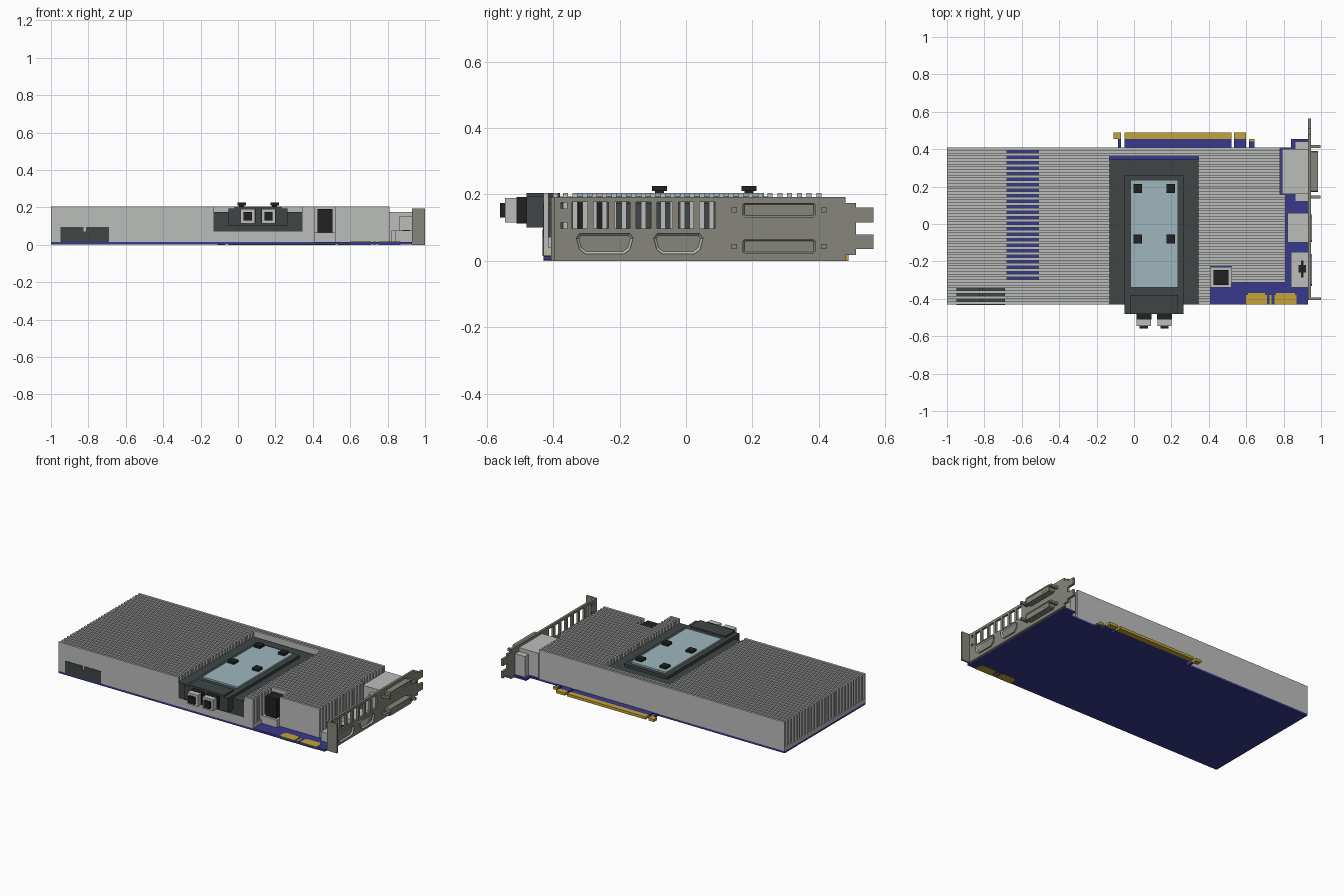
import bpy, bmesh
from mathutils import Vector

cube = bpy.data.objects.get("Cube")
if cube:
    bpy.data.objects.remove(cube, do_unlink=True)


def material(name, *rgb):
    colour = (*rgb, 1)
    mat = bpy.data.materials.new(name)
    mat.use_nodes = True
    mat.diffuse_color = colour
    mat.node_tree.nodes["Principled BSDF"].inputs["Base Color"].default_value = colour
    return mat


navy = material("navy board", 0.04, 0.04, 0.27)
grey = material("light grey metal", 0.5, 0.51, 0.5)
slate = material("dark slate", 0.05, 0.06, 0.06)
glass = material("pale blue glass", 0.34, 0.47, 0.51)
gold = material("gold contacts", 0.54, 0.37, 0.04)
steel = material("warm grey steel", 0.24, 0.24, 0.2)
black = material("black plastic", 0.015, 0.015, 0.015)


def finish(name, mat, bm):
    bmesh.ops.recalc_face_normals(bm, faces=bm.faces)
    mesh = bpy.data.meshes.new(name)
    bm.to_mesh(mesh)
    bm.free()
    mesh.materials.append(mat)
    part = bpy.data.objects.new(name, mesh)
    bpy.context.collection.objects.link(part)
    return part


def add_box(bm, spans):
    verts = bmesh.ops.create_cube(bm, size=1)["verts"]
    for v in verts:
        v.co = Vector([span[c > 0] for span, c in zip(spans, v.co)])
    return verts


def boxes(name, mat, *items):
    """Join boxes, each given by its x, y and z spans, in one part."""
    bm = bmesh.new()
    for spans in items:
        add_box(bm, spans)
    return finish(name, mat, bm)


def around(centre, half):
    return centre - half, centre + half


def grow(span, amount):
    return span[0] - amount, span[1] + amount


def cut(spans, window):
    """Remove a window from a list of spans."""
    start, end = window
    pieces = [p for s, e in spans for p in ((s, min(e, start)), (max(s, end), e))]
    return [(s, e) for s, e in pieces if e > s]


def socket(name, mat, x, y, z, taper, chamfer, rim):
    """Tapered shell with chamfered corners and a recessed face."""
    bm = bmesh.new()
    middle = sum(y) / 2
    for v in add_box(bm, (x, y, z)):
        if v.co.z < sum(z) / 2:
            v.co.y = middle + (v.co.y - middle) * taper
    bm.normal_update()
    corners = [e for e in bm.edges if abs(e.verts[0].co.x - e.verts[1].co.x) > rim]
    bmesh.ops.bevel(bm, geom=corners, offset=chamfer, segments=1, affect="EDGES")
    bmesh.ops.recalc_face_normals(bm, faces=bm.faces)
    face = max(bm.faces, key=lambda f: f.calc_center_median().x)
    bmesh.ops.inset_region(bm, faces=[face], thickness=rim)
    bmesh.ops.translate(bm, vec=(-rim, 0, 0), verts=face.verts)
    return finish(name, mat, bm)


# Shared planes and spans
right, left = -1, 0.93
front, back = -0.43, 0.408
board_top, floor_top, fin_top = 0.015, 0.04, 0.205
board_z = (0.002, board_top)
contact_z = (0, board_top + 0.002)
plate_x, plate_y = (-0.13, 0.345), (front, 0.345)
body_x = (-0.05, 0.265)
cover_x = (-0.02, 0.235)
pocket_x, pocket_y = (0.41, 0.52), (-0.34, -0.23)

# Circuit board and its edge connector
tongue_y, contact_y = (back, 0.455), (0.455, 0.49)
tongues = [(-0.05, 0.52), (0.535, 0.6)]
hook_x, key_x = (-0.11, -0.07), (0.615, 0.645)
boxes("circuit_board", navy,
      ((right, left), (front, back), board_z),
      ((0.84, left), tongue_y, board_z),
      ((-0.085, hook_x[1]), tongue_y, board_z),
      (key_x, (back, 0.44), board_z),
      *[(x, tongue_y, board_z) for x in tongues])
boxes("slot_contacts", gold,
      (key_x, (0.44, tongue_y[1]), contact_z),
      *[(x, contact_y, contact_z) for x in (hook_x, *tongues)])

# Bridge contacts on the front edge
for name, x in (("right", (0.6, 0.71)), ("left", (0.75, 0.87))):
    boxes("bridge_contacts_" + name, gold,
          (x, (front, -0.38), contact_z),
          (grow(x, -0.01), (-0.38, -0.37), contact_z))
boxes("bridge_contact_middle", gold, (around(0.73, 0.006), (front, -0.38), contact_z))

# Long cooling fins on a thin floor, interrupted by the pump, pocket and vent
fin_count, fin_width = 29, 0.015
pitch = (back - front - fin_width) / (fin_count - 1)
fins, floors = [], []
for row in range(fin_count):
    y = front + row * pitch
    end = 0.78 if y > 0.15 else 0.81 if y > pocket_y[0] else pocket_x[0]
    spans = [(right, end)]
    if y < plate_y[1]:
        spans = cut(spans, plate_x)
    if pocket_y[0] < y < pocket_y[1]:
        spans = cut(spans, pocket_x)
    fins += [(x, (y, y + fin_width), (board_top, fin_top)) for x in spans]
    if y > -0.33:
        spans = cut(spans, (-0.68, -0.51))
    floors += [(x, (y, min(y + pitch, back)), (board_top, floor_top)) for x in spans]
boxes("cooling_fins", grey, *fins)
boxes("heatsink_floor", grey, *floors)
boxes("pump_pedestal", grey, (plate_x, plate_y, (board_top, 0.07)))
boxes("pocket_floor", grey, (pocket_x, pocket_y, (board_top, 0.065)))
boxes("fan_socket", black, (grow(pocket_x, -0.015), grow(pocket_y, -0.015), (0.065, 0.19)))

# Power sockets reaching through the front fins
power_y = (front - 0.003, pocket_y[0])
boxes("power_sockets", slate,
      *[(around(x, 0.062), power_y, (board_top, 0.095)) for x in (-0.888, -0.752)],
      (around(-0.82, 0.01), power_y, (board_top, 0.07)))

# Pump block
boxes("pump_plate", slate, (plate_x, grow(plate_y, 0.001), (0.07, 0.175)))
boxes("pump_body", slate, (body_x, (-0.48, 0.26), (0.1, 0.194)))
boxes("pump_lip", slate, (cover_x, (-0.48, -0.38), (0.19, fin_top)))
boxes("pump_glass", glass, (cover_x, pump_glass_y := (-0.34, 0.235), (0.19, fin_top)))

# Screws near the rear and middle of the glass
for x in around(sum(cover_x) / 2, 0.088):
    for y in (-0.08, pump_glass_y[1] - 0.045):
        boxes("pump_screw", black,
              (around(x, 0.013), around(y, 0.013), (fin_top, 0.215)),
              (around(x, 0.023), around(y, 0.023), (0.21, 0.225)))

# Hose ports on the pump front
port_z = (0.115, 0.19)
for name, x in zip(("right", "left"), around(sum(body_x) / 2, 0.055)):
    boxes("hose_port_" + name, grey, (around(x, 0.038), (-0.545, -0.48), port_z))
    boxes("hose_collar_" + name, black,
          (around(x, 0.04), (-0.51, -0.48), grow(port_z, 0.002)))
    boxes("hose_tip_" + name, black,
          (around(x, 0.022), (-0.56, -0.545), grow(port_z, -0.015)))

# Video socket housings on the board
low_z = (board_top, 0.075)
boxes("wide_socket_housing", grey,
      ((0.79, left), (0.16, 0.4), (board_top, 0.175)),
      ((0.86, left), (0.12, 0.44), (board_top, 0.15)))
boxes("slim_socket_housings", grey,
      ((0.82, left), (-0.1, 0.06), low_z),
      ((0.84, left), (-0.34, -0.15), low_z))
boxes("housing_badge", black,
      (around(0.9, 0.02), around(-0.24, 0.02), (0.07, 0.08)),
      (around(0.9, 0.006), around(-0.24, 0.045), (0.07, 0.08)))

# Slot bracket with a row of vents and two small holes
bracket_x, bracket_z = (left, 0.945), (0, 0.193)
bracket = boxes("slot_bracket", steel, (bracket_x, (-0.4, 0.48), bracket_z))
drill_x = grow(bracket_x, 0.03)
vent_z = (0.097, 0.177)
vents = [(drill_x, around(-0.32 + i * 0.064, 0.023), vent_z) for i in range(7)]
holes = [(drill_x, around(-0.367, 0.009), around(z, 0.009)) for z in grow(vent_z, -0.01)]
cutter = boxes("vent_cutter", steel, *vents, *holes)
cutter.hide_render = True
vent_cut = bracket.modifiers.new("vents", "BOOLEAN")
vent_cut.operation, vent_cut.solver, vent_cut.object = "DIFFERENCE", "EXACT", cutter
depsgraph = bpy.context.evaluated_depsgraph_get()
pierced = bpy.data.meshes.new_from_object(bracket.evaluated_get(depsgraph))
bracket.modifiers.clear()
bracket.data = pierced
bpy.data.objects.remove(cutter, do_unlink=True)

# Forked tail and bent flange of the bracket
boxes("bracket_tail", steel,
      (bracket_x, (0.48, 0.512), grow(bracket_z, -0.018)),
      *[(bracket_x, (0.512, 0.565), around(z, 0.022)) for z in (0.058, 0.138)])
boxes("bracket_flange", steel, ((left, 1), around(-0.4, 0.006), bracket_z))

# Slim sockets, then the two stacked wide sockets with thumb nuts
for name, y, half in (("front", -0.245, 0.09), ("rear", -0.023, 0.078)):
    socket("slim_socket_" + name, grey, (left, 0.953), around(y, half),
           (0.02, 0.083), 0.8, 0.015, 0.008)
for name, z in (("lower", 0.043), ("upper", 0.153)):
    wide_y = (0.17, 0.39)
    blade_x = (0.97, 0.98)
    socket("wide_socket_" + name, steel, (left, 0.985), wide_y,
           around(z, 0.022), 1, 0.006, 0.006)
    boxes("socket_blades_" + name, steel,
          (blade_x, (0.315, 0.38), around(z, 0.003)),
          (blade_x, around(0.348, 0.003), around(z, 0.014)))
    boxes("thumb_nuts_" + name, steel,
          *[((left, 0.998), around(y, 0.008), around(z, 0.008))
            for y in grow(wide_y, 0.025)])
